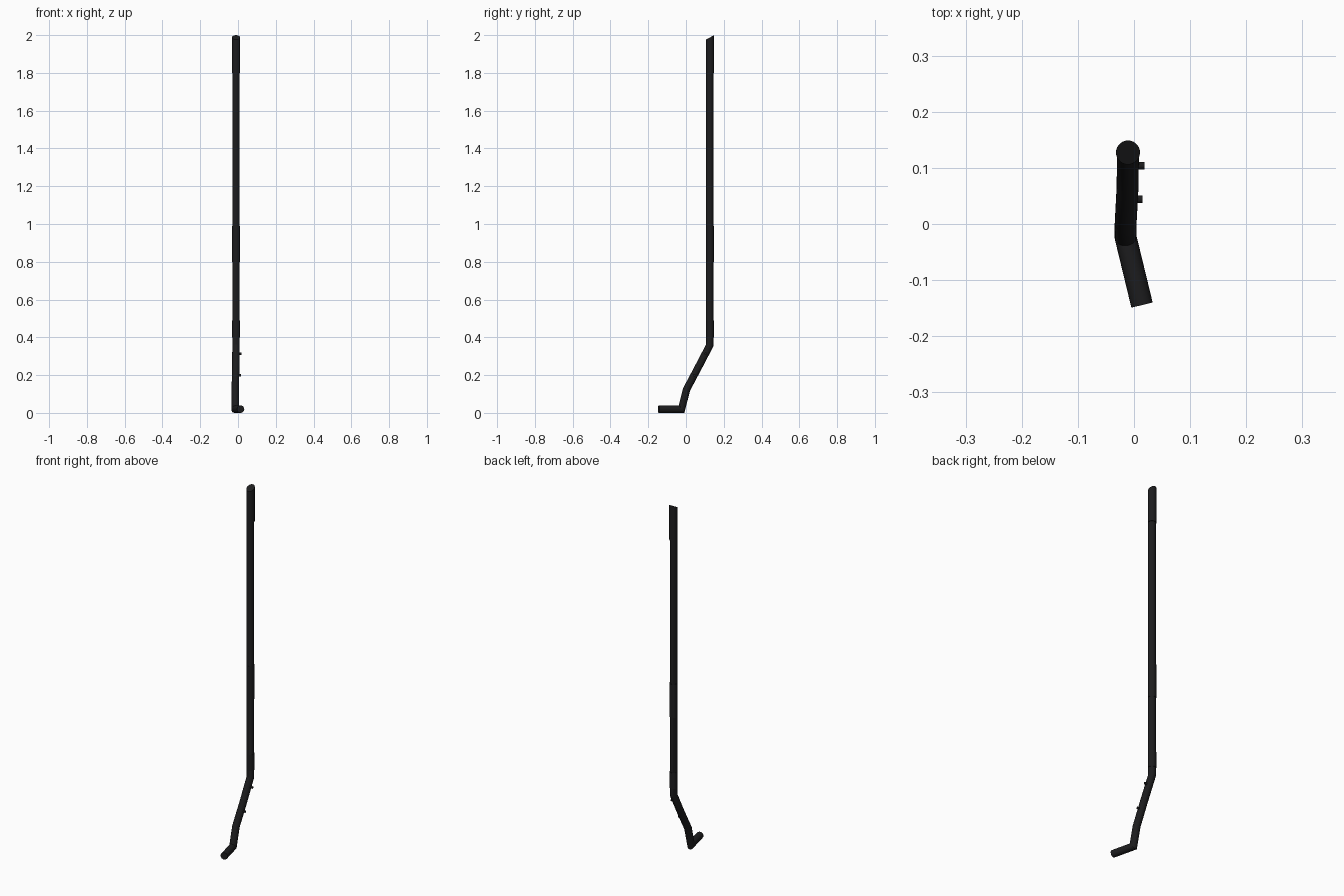
import bpy, bmesh
from math import sin, cos, pi
from mathutils import Vector

if "Cube" in bpy.data.objects:
    bpy.data.objects.remove(bpy.data.objects["Cube"])

SIDES = 28
black = bpy.data.materials.new("black")
black.diffuse_color = (0.012, 0.012, 0.013, 1)
black.use_nodes = True
black.node_tree.nodes["Principled BSDF"].inputs["Base Color"].default_value = black.diffuse_color


def sweep(name, path, radius, start=None, end=None):
    """Round tube along a path with mitred bends; start/end set the end-cut normals."""
    pts = [Vector(p) for p in path]
    dirs = [(b - a).normalized() for a, b in zip(pts, pts[1:])]
    bm = bmesh.new()
    rings = []
    for i, p in enumerate(pts):
        d = dirs[max(i - 1, 0)]
        if i == 0:
            n = Vector(start) if start else d
        elif i == len(pts) - 1:
            n = Vector(end) if end else d
        else:
            n = dirs[i - 1] + dirs[i]
        u = Vector((1, 0, 0))
        if abs(d.x) > 0.9:
            u = Vector((0, 1, 0))
        u = (u - d * u.dot(d)).normalized()
        v = d.cross(u)
        ring = []
        for k in range(SIDES):
            a = 2 * pi * k / SIDES
            o = (u * cos(a) + v * sin(a)) * radius
            ring.append(bm.verts.new(p + o - d * (o.dot(n) / d.dot(n))))
        rings.append(ring)
    for a, b in zip(rings, rings[1:]):
        for k in range(SIDES):
            j = (k + 1) % SIDES
            bm.faces.new((a[k], a[j], b[j], b[k]))
    bm.faces.new(rings[0][::-1])
    bm.faces.new(rings[-1])
    bmesh.ops.recalc_face_normals(bm, faces=bm.faces)
    me = bpy.data.meshes.new(name)
    bm.to_mesh(me)
    bm.free()
    ob = bpy.data.objects.new(name, me)
    bpy.context.collection.objects.link(ob)
    me.materials.append(black)
    bpy.ops.object.select_all(action='DESELECT')
    ob.select_set(True)
    bpy.context.view_layer.objects.active = ob
    bpy.ops.object.shade_smooth_by_angle(angle=0.45)
    return ob


X, Y = -0.0107, 0.1255
slant = (0, -0.55, 1)   # top is cut at an angle, higher at the back

# Bent pipe: foot, corner, lower bend, straight shaft
sweep("bent_pipe", [(0.0143, -0.1445, 0.0198), (-0.0150, -0.0235, 0.0198),
                    (-0.0148, 0.003, 0.124), (-0.0115, 0.065, 0.241),
                    (X, Y, 0.357), (X, Y, 1.986)], 0.0195, end=slant)

# Slightly thicker sleeves on the shaft
sweep("top_sleeve", [(X, Y + 0.002, 1.80), (X, Y + 0.002, 1.988)], 0.0214, end=slant)
sweep("middle_sleeve", [(X, Y + 0.001, 0.80), (X, Y + 0.001, 0.99)], 0.0208)
sweep("lower_sleeve", [(X, Y + 0.001, 0.40), (X, Y + 0.001, 0.49)], 0.0208)

# Small pegs on the right side of the sloping section
for name, x, y, z in (("upper_peg", 0.0187, 0.104, 0.313), ("lower_peg", 0.0155, 0.044, 0.199)):
    sweep(name, [(X, y, z), (x, y, z)], 0.0065)
